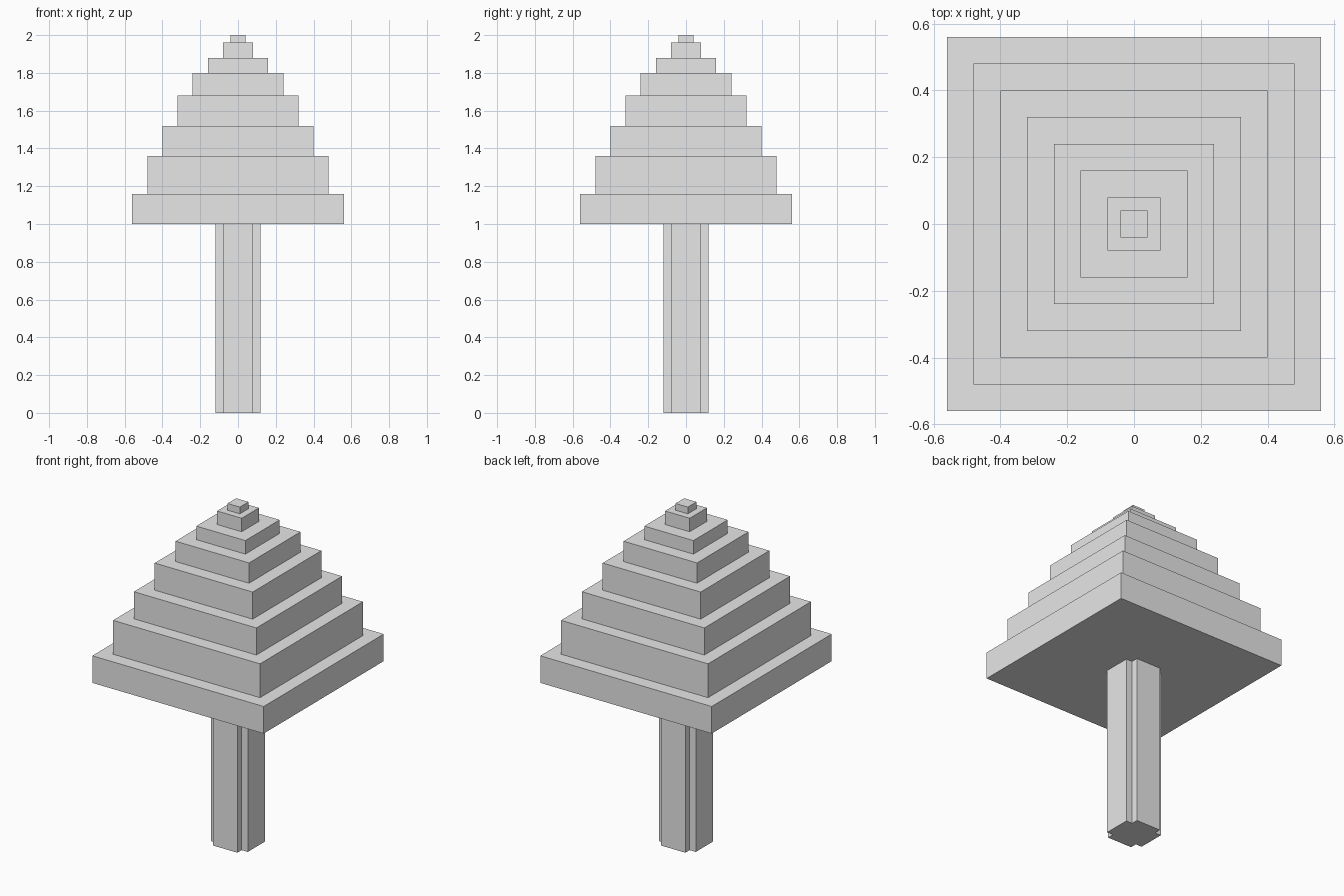
import bpy
import bmesh

cube = bpy.data.objects.get("Cube")
if cube:
    bpy.data.objects.remove(cube, do_unlink=True)

# Single flat colour
grey = bpy.data.materials.new("light_grey")
grey.use_nodes = True
colour = (0.8, 0.8, 0.8, 1)
grey.diffuse_color = colour
grey.node_tree.nodes["Principled BSDF"].inputs["Base Color"].default_value = colour


def prism(name, outline, bottom, top):
    """Extrude a flat outline from one height to another."""
    bm = bmesh.new()
    base = bm.faces.new([bm.verts.new((x, y, bottom)) for x, y in outline])
    result = bmesh.ops.extrude_face_region(bm, geom=[base], use_keep_orig=True)
    raised = [v for v in result["geom"] if isinstance(v, bmesh.types.BMVert)]
    bmesh.ops.translate(bm, verts=raised, vec=(0, 0, top - bottom))
    bmesh.ops.recalc_face_normals(bm, faces=bm.faces)
    mesh = bpy.data.meshes.new(name)
    bm.to_mesh(mesh)
    bm.free()
    mesh.materials.append(grey)
    obj = bpy.data.objects.new(name, mesh)
    bpy.context.collection.objects.link(obj)
    return obj


def turned(corner):
    """Repeat one corner's points around the four quarter turns."""
    points, outline = corner, []
    for _ in range(4):
        outline += points
        points = [(-y, x) for x, y in points]
    return outline


# Trunk: square post with a notch along each corner
outer, inner = 0.12, 0.08
trunk_height = 1.0
prism("trunk", turned([(outer, inner), (inner, inner), (inner, outer)]), 0, trunk_height)

# Foliage: shrinking square tiers, as (half width, thickness)
tiers = [(0.56, 0.16), (0.48, 0.20), (0.40, 0.16), (0.32, 0.16),
         (0.24, 0.12), (0.16, 0.08), (0.08, 0.08), (0.04, 0.04)]
z = trunk_height
for number, (half, thickness) in enumerate(tiers, 1):
    prism(f"foliage_tier_{number}", turned([(half, half)]), z, z + thickness)
    z += thickness
